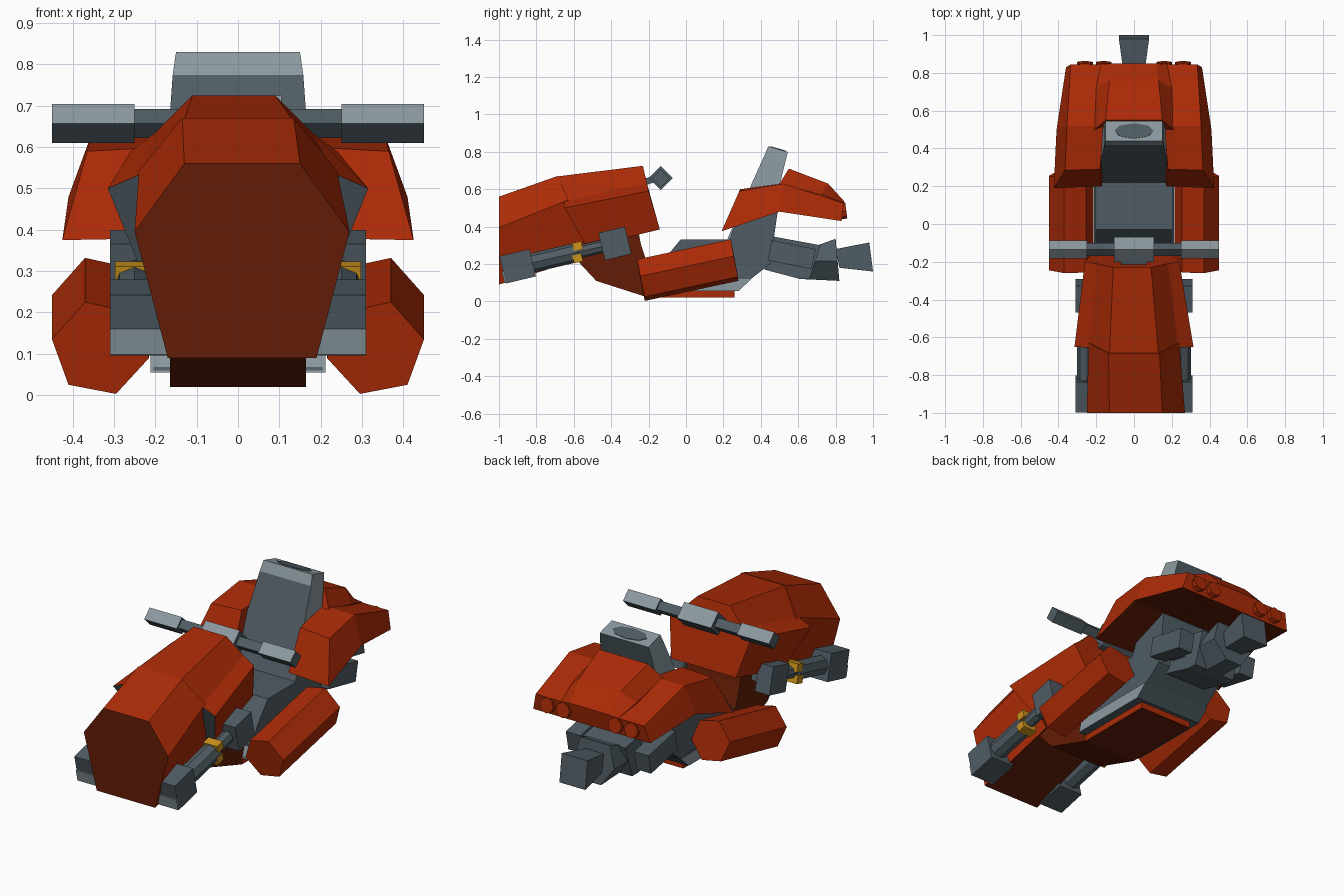
import bpy, bmesh, math
from mathutils import Vector, Matrix

cube = bpy.data.objects.get("Cube")
if cube:
    bpy.data.objects.remove(cube, do_unlink=True)


def material(name, rgb):
    m = bpy.data.materials.new(name)
    m.use_nodes = True
    m.diffuse_color = (*rgb, 1)
    m.node_tree.nodes["Principled BSDF"].inputs["Base Color"].default_value = (*rgb, 1)
    return m


RED = material("orange red paint", (0.41, 0.024, 0.002))
MAROON = material("dark red paint", (0.125, 0.012, 0.002))
GREY = material("slate grey metal", (0.08, 0.108, 0.127))
LIGHT = material("light grey metal", (0.26, 0.32, 0.35))
YELLOW = material("yellow lug paint", (0.6, 0.29, 0.01))


def finish(name, bm, mats, rule=None):
    bmesh.ops.recalc_face_normals(bm, faces=bm.faces)
    bm.normal_update()
    if rule:
        for f in bm.faces:
            f.material_index = int(rule(f.normal, f.calc_center_median()))
    me = bpy.data.meshes.new(name)
    bm.to_mesh(me)
    bm.free()
    for m in mats:
        me.materials.append(m)
    ob = bpy.data.objects.new(name, me)
    bpy.context.collection.objects.link(ob)
    return ob


def loft(name, sections, mats, rule=None):
    """Skin matching rings of points and cap both ends."""
    bm = bmesh.new()
    rings = [[bm.verts.new(p) for p in s] for s in sections]
    n = len(rings[0])
    for a, b in zip(rings, rings[1:]):
        for i in range(n):
            j = (i + 1) % n
            bm.faces.new((a[i], a[j], b[j], b[i]))
    bm.faces.new(rings[0])
    bm.faces.new(rings[-1])
    return finish(name, bm, mats, rule)


def mirrored(half, dx=0):
    """Close a right-hand half section across x = 0."""
    return [(x + dx, y, z) for x, y, z in half] + [(dx - x, y, z) for x, y, z in reversed(half)]


def extrude(name, profile, x0, x1, mats, rule=None):
    return loft(name, [[(x, y, z) for y, z in profile] for x in (x0, x1)], mats, rule)


def box(name, loc, size, mats, tilt=0, rule=None):
    bm = bmesh.new()
    bmesh.ops.create_cube(bm, size=1)
    bm.transform(Matrix.Translation(loc) @ Matrix.Rotation(tilt, 4, 'X') @ Matrix.Diagonal((*size, 1)))
    return finish(name, bm, mats, rule)


def rod(name, a, b, r, mats, stretch=(1, 1, 1)):
    a, b = Vector(a), Vector(b)
    d = b - a
    bm = bmesh.new()
    bmesh.ops.create_cone(bm, cap_ends=True, segments=8, radius1=r, radius2=r, depth=d.length)
    bm.transform(Matrix.Translation((a + b) / 2) @ d.to_track_quat('Z', 'Y').to_matrix().to_4x4()
                 @ Matrix.Diagonal((*stretch, 1)))
    return finish(name, bm, mats)


def facing_up(n, c):
    return n.z > 0.3


def facing_down(n, c):
    return n.z < -0.8


# Nose: narrow front lobe, then a wider cowling with a grey step
loft("nose_front", [
    mirrored([(0.18, -1, 0.09), (0.26, -1, 0.395), (0.14, -1, 0.56)], 0.01),
    mirrored([(0.17, -0.52, 0.24), (0.24, -0.63, 0.542), (0.135, -0.685, 0.671)]),
], [RED, MAROON], lambda n, c: n.y < -0.9 or n.z < -0.8)
loft("nose_cowling", [
    mirrored([(0.23, -0.53, 0.29), (0.315, -0.65, 0.5), (0.235, -0.655, 0.535), (0.13, -0.69, 0.668)]),
    mirrored([(0.2, -0.14, 0.385), (0.25, -0.2, 0.59), (0.19, -0.21, 0.635), (0.1, -0.23, 0.725)], -0.01),
], [RED, GREY], lambda n, c: c.y < -0.55 and n.y < -0.6)

# Neck joining the nose to the floor
extrude("neck", [(-0.62, 0.26), (-0.48, 0.11), (-0.2, 0.02), (-0.16, 0.06), (-0.24, 0.3), (-0.26, 0.4), (-0.5, 0.4)],
        -0.165, 0.165, [MAROON])
box("floor_plate", (0, 0.03, 0.038), (0.33, 0.46, 0.036), [RED, MAROON], 0,
    lambda n, c: n.z < -0.5 or n.y < -0.5)

# Seat body
extrude("seat_body", [(-0.2, 0.06), (0.27, 0.06), (0.45, 0.2), (0.49, 0.48), (0.42, 0.6),
                      (0.33, 0.58), (0.23, 0.33), (-0.03, 0.33), (-0.12, 0.22)], -0.205, 0.205, [GREY])
extrude("body_skirt", [(-0.2, 0.055), (0.28, 0.055), (0.35, 0.12), (-0.18, 0.12)], -0.212, 0.212,
        [GREY, LIGHT], lambda n, c: abs(n.x) > 0.5 or n.y < -0.5)


def slab(w, front, back):
    return [(w, *front), (w, *back), (-w, *back), (-w, *front)]


loft("backrest", [
    slab(0.2, (0.22, 0.33), (0.42, 0.35)),
    slab(0.167, (0.36, 0.65), (0.5, 0.62)),
    slab(0.158, (0.417, 0.775), (0.53, 0.74)),
    slab(0.15, (0.44, 0.83), (0.545, 0.8)),
], [GREY, LIGHT], lambda n, c: abs(n.x) > 0.7 or n.z > 0.8 or (n.y < 0 and c.z > 0.77))
rod("backrest_pad", (0, 0.491, 0.811), (0, 0.493, 0.818), 0.042, [GREY], (2.5, 1, 1))

# Rear cowl: two side lobes and a raised centre hump
for s, side in ((1, "left"), (-1, "right")):
    loft(side + "_rear_lobe", [[(s * x, y, z) for x, y, z in ring] for ring in (
        [(0.17, 0.2, 0.38), (0.425, 0.19, 0.375), (0.365, 0.285, 0.59), (0.18, 0.29, 0.6)],
        [(0.15, 0.48, 0.485), (0.41, 0.5, 0.48), (0.355, 0.52, 0.63), (0.16, 0.52, 0.63)],
        [(0.12, 0.83, 0.43), (0.36, 0.83, 0.43), (0.335, 0.845, 0.525), (0.12, 0.845, 0.525)],
    )], [RED, MAROON], facing_down)
loft("rear_hump", [
    mirrored([(0.18, 0.46, 0.49), (0.21, 0.5, 0.63), (0.15, 0.55, 0.71)]),
    mirrored([(0.18, 0.7, 0.455), (0.2, 0.72, 0.572), (0.13, 0.76, 0.63)]),
    mirrored([(0.17, 0.83, 0.43), (0.175, 0.847, 0.526), (0.12, 0.849, 0.532)]),
], [RED, MAROON], facing_down)
for i, x in enumerate((-0.26, -0.16, 0.16, 0.26)):
    rod(f"rear_lamp_{i + 1}", (x, 0.82, 0.48), (x, 0.857, 0.485), 0.042, [RED])

# Tail thruster
extrude("tail_block", [(0.42, 0.17), (0.61, 0.12), (0.66, 0.12), (0.72, 0.3), (0.45, 0.35)], -0.13, 0.13, [GREY])
loft("tail_nozzle", [
    mirrored([(0.05, 0.61, 0.12), (0.125, 0.64, 0.215), (0.09, 0.69, 0.295)]),
    mirrored([(0.05, 0.82, 0.11), (0.125, 0.81, 0.215), (0.09, 0.8, 0.335)]),
], [GREY])
loft("tail_fin", [
    slab(0.055, (0.8, 0.28), (0.82, 0.18)),
    slab(0.08, (0.98, 0.315), (1.0, 0.16)),
], [GREY])

# Handlebar with square section turned on edge
QUARTER = math.pi / 4
box("handlebar", (0, -0.135, 0.657), (0.84, 0.05, 0.05), [GREY], QUARTER)
box("bar_clamp", (0, -0.135, 0.66), (0.21, 0.092, 0.092), [GREY, LIGHT], QUARTER, facing_up)
box("bar_stem", (0, -0.2, 0.645), (0.14, 0.1, 0.035), [GREY], 0.3)

SLOPE = math.atan2(0.125, 0.52)


def along(x, t, dz=0):
    """Point on the tilted front arm, from its front box to its rear box."""
    return (x, -0.9 + 0.52 * t, 0.188 + 0.122 * t + dz)


for s, side in ((1, "left"), (-1, "right")):
    # Grips
    box(side + "_grip", (s * 0.35, -0.135, 0.657), (0.2, 0.067, 0.067), [GREY, LIGHT], QUARTER, facing_up)

    # Side pods
    pod = [(0.295, -0.22, 0.003), (0.41, -0.222, 0.025), (0.45, -0.245, 0.135),
           (0.37, -0.26, 0.225), (0.255, -0.257, 0.2), (0.215, -0.24, 0.09)]
    loft(side + "_pod", [[(s * x, y + dy, z + dz) for x, y, z in pod]
                         for dy, dz in ((0, 0), (0.5, 0.107))], [RED])

    # Front arms
    box(side + "_arm_front", along(s * 0.235, 0), (0.15, 0.165, 0.15), [GREY], SLOPE)
    box(side + "_arm_front_plate", (s * 0.235, -0.973, 0.13), (0.15, 0.009, 0.064), [LIGHT], SLOPE)
    rod(side + "_arm_sleeve", along(s * 0.25, 0.1), along(s * 0.25, 0.62), 0.052, [GREY])
    rod(side + "_arm_piston", along(s * 0.25, 0.6), along(s * 0.25, 1), 0.035, [GREY])
    for dz, place in ((0.032, "upper"), (-0.032, "lower")):
        box(f"{side}_{place}_arm_lug", along(s * 0.255, 0.615, dz), (0.085, 0.05, 0.045), [YELLOW], SLOPE)
    box(side + "_arm_rear", along(s * 0.265, 1), (0.09, 0.145, 0.15), [GREY], SLOPE)
    box(side + "_arm_mount", along(s * 0.19, 1), (0.12, 0.07, 0.07), [GREY], SLOPE)

    # Rear stub bars beside the tail
    box(side + "_tail_bar", (s * 0.21, 0.565, 0.25), (0.09, 0.24, 0.11), [GREY], -0.2)
    box(side + "_tail_bar_mount", (s * 0.15, 0.53, 0.25), (0.1, 0.1, 0.07), [GREY], -0.2)
